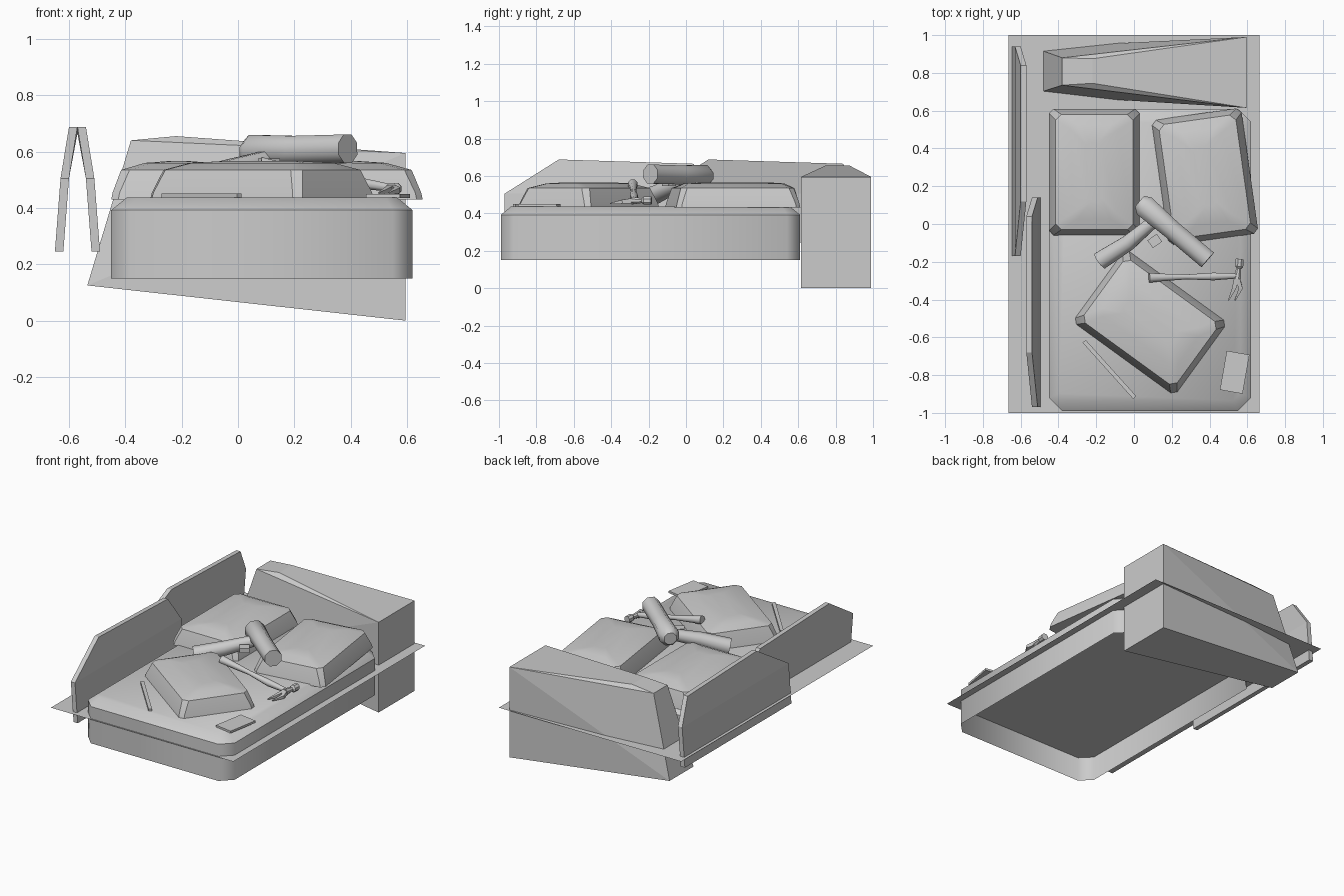
import bpy, bmesh, math
from mathutils import Vector, Matrix

cube = bpy.data.objects.get("Cube")
if cube:
    bpy.data.objects.remove(cube, do_unlink=True)

grey = bpy.data.materials.new("plain_grey")
grey.use_nodes = True
grey.diffuse_color = (0.6, 0.6, 0.6, 1)
grey.node_tree.nodes["Principled BSDF"].inputs["Base Color"].default_value = (0.6, 0.6, 0.6, 1)


def finish(name, bm, smooth=None, fix=True):
    if fix:
        bmesh.ops.recalc_face_normals(bm, faces=bm.faces)
    mesh = bpy.data.meshes.new(name)
    bm.to_mesh(mesh)
    bm.free()
    mesh.materials.append(grey)
    ob = bpy.data.objects.new(name, mesh)
    bpy.context.collection.objects.link(ob)
    if smooth:
        bpy.ops.object.select_all(action="DESELECT")
        ob.select_set(True)
        bpy.context.view_layer.objects.active = ob
        bpy.ops.object.shade_smooth_by_angle(angle=math.radians(smooth))
    return ob


def loft(name, rings, smooth=None, bottom=True):
    """Skin a stack of point rings and cap the ends."""
    bm = bmesh.new()
    loops = [[bm.verts.new(p) for p in ring] for ring in rings]
    for a, b in zip(loops, loops[1:]):
        for i in range(len(a)):
            j = (i + 1) % len(a)
            bm.faces.new((a[i], a[j], b[j], b[i]))
    bm.faces.new(loops[-1])
    if bottom:
        bm.faces.new(loops[0][::-1])
    return finish(name, bm, smooth, fix=bottom)


def octagon(hx, hy, c, z, centre=(0, 0)):
    """Rectangle with cut corners, counter-clockwise."""
    pts = [(hx, c - hy), (hx, hy - c), (hx - c, hy), (c - hx, hy),
           (-hx, hy - c), (-hx, c - hy), (c - hx, -hy), (hx - c, -hy)]
    return [(centre[0] + x, centre[1] + y, z) for x, y in pts]


def tube(name, stations, sides=8, smooth=None, flat=1.0):
    """Tapered round bar through (point, radius) stations."""
    points = [Vector(p) for p, r in stations]
    turn = (points[-1] - points[0]).to_track_quat("Z", "Y")
    rings = []
    for p, (_, r) in zip(points, stations):
        ring = []
        for i in range(sides):
            a = math.tau * (i + 0.5) / sides
            ring.append(p + turn @ Vector((r * math.cos(a), r * flat * math.sin(a), 0)))
        rings.append(ring)
    return loft(name, rings, smooth)


def box(name, centre, size, angle=0):
    bm = bmesh.new()
    bmesh.ops.create_cube(bm, size=1, matrix=Matrix.Translation(centre)
                          @ Matrix.Rotation(math.radians(angle), 4, "Z")
                          @ Matrix.Diagonal((*size, 1)))
    return finish(name, bm)


# Floor sheet
bm = bmesh.new()
bmesh.ops.create_grid(bm, x_segments=1, y_segments=1, size=1,
                      matrix=Matrix.Translation((0, 0, 0.312)) @ Matrix.Diagonal((0.665, 1, 1, 1)))
finish("floor_sheet", bm, fix=False)

# Mattress: an open-bottomed shell with a bevelled rim
mid = (0.085, -0.19)
loft("mattress", [octagon(0.535, 0.8, 0.07, 0.15, mid),
                  octagon(0.535, 0.8, 0.07, 0.392, mid),
                  octagon(0.48, 0.745, 0.04, 0.437, mid)], smooth=46, bottom=False)

# Tapered block behind the mattress
bm = bmesh.new()
for x, z, near, far in [(0.595, 0.0, 0.615, 0.99), (0.595, 0.595, 0.615, 0.99),
                        (-0.535, 0.125, 0.685, 0.935), (-0.38, 0.64, 0.735, 0.88),
                        (-0.22, 0.655, 0.745, 0.875)]:
    bm.verts.new((x, near, z))
    bm.verts.new((x, far, z))
bmesh.ops.convex_hull(bm, input=bm.verts)
bmesh.ops.dissolve_limit(bm, angle_limit=0.01, verts=bm.verts, edges=bm.edges)
finish("headboard_block", bm)


# Two leaning side panels, mirrored and shifted along the bed
def side_panel(name, side, shift):
    outline = [(-0.97, 0.14, 0.245, 0.245, 0.08), (-0.97, 0.14, 0.505, 0.505, 0.06),
               (-0.68, 0.04, 0.688, 0.665, 0.03)]
    rings = []
    for front, back, zf, zb, out in outline:
        inner = max(out - 0.03, 0)
        rings.append([(-0.57 + side * d, y + shift, z) for d, y, z in
                      ((out, front, zf), (out, back, zb), (inner, back, zb), (inner, front, zf))])
    loft(name, rings)


side_panel("front_side_panel", 1, 0)
side_panel("back_side_panel", -1, 0.8)


# Pillows
def pillow(name, x, y, angle):
    ob = loft(name, [octagon(0.24, 0.335, 0.025, 0.43),
                     octagon(0.235, 0.33, 0.025, 0.455),
                     octagon(0.205, 0.305, 0.03, 0.535),
                     octagon(0.12, 0.25, 0.03, 0.56),
                     octagon(0.04, 0.16, 0.02, 0.566)], smooth=40)
    ob.location = (x, y, 0)
    ob.rotation_euler.z = math.radians(angle)


pillow("back_right_pillow", -0.21, 0.275, 0)
pillow("back_left_pillow", 0.375, 0.25, 8)
pillow("front_pillow", 0.085, -0.52, 54)

# Hair dryer
tube("dryer_barrel", [((0.03, 0.12, 0.6), 0.04), ((0.055, 0.095, 0.6), 0.064),
                      ((0.2, -0.03, 0.605), 0.055), ((0.39, -0.19, 0.61), 0.055)], smooth=50)
tube("dryer_handle", [((0.1, 0.01, 0.57), 0.035), ((-0.03, -0.1, 0.53), 0.045),
                      ((-0.18, -0.195, 0.485), 0.052)], smooth=50)
box("dryer_switch", (0.11, -0.09, 0.56), (0.06, 0.05, 0.03), 35)

# Hammer
tube("hammer_handle", [((0.08, -0.285, 0.555), 0.028), ((0.14, -0.283, 0.545), 0.022),
                       ((0.28, -0.28, 0.52), 0.014), ((0.42, -0.278, 0.49), 0.022),
                       ((0.55, -0.275, 0.47), 0.014)], smooth=50)
tube("hammer_head", [((0.545, -0.29, 0.468), 0.022), ((0.555, -0.235, 0.468), 0.014),
                     ((0.557, -0.225, 0.468), 0.023), ((0.56, -0.185, 0.468), 0.023)])
for x in (0.5, 0.535):
    tube("hammer_claw", [((0.545, -0.28, 0.468), 0.02), ((x + 0.03, -0.34, 0.462), 0.015),
                         ((x, -0.405, 0.452), 0.004)], sides=4)

# Small things lying on the mattress
box("pencil", (-0.13, -0.77, 0.444), (0.4, 0.022, 0.014), -48)
box("card", (0.533, -0.785, 0.443), (0.122, 0.21, 0.014), -10)
